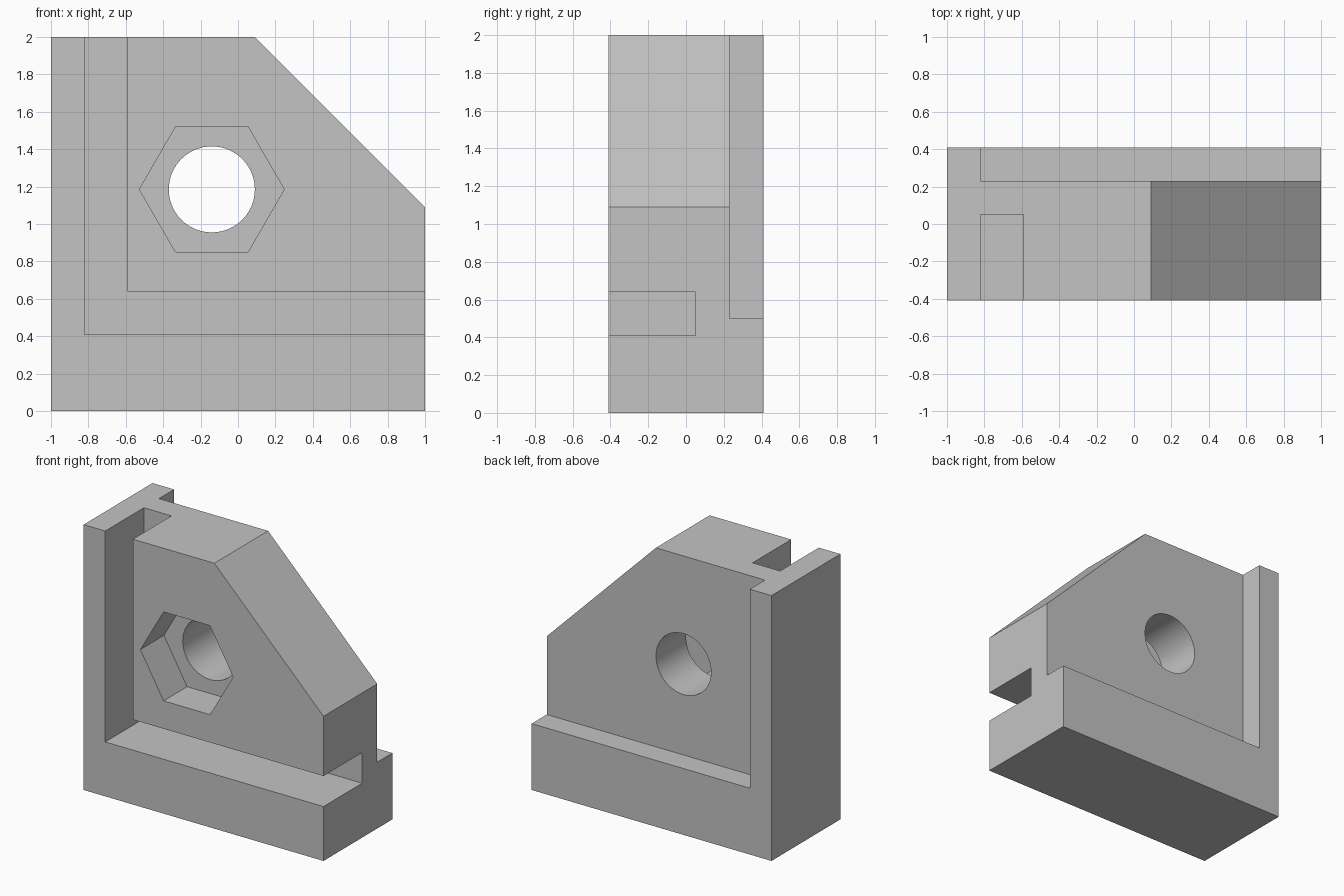
import bpy
import bmesh
import math
from mathutils import Matrix

cube = bpy.data.objects.get("Cube")
if cube:
    bpy.data.objects.remove(cube, do_unlink=True)

grey = bpy.data.materials.new("light_grey")
grey.use_nodes = True
colour = (0.55, 0.55, 0.55, 1)
grey.diffuse_color = colour
grey.node_tree.nodes["Principled BSDF"].inputs["Base Color"].default_value = colour


def prism(name, profile, y0, y1):
    """Extrude an (x, z) profile from y0 back to y1."""
    bm = bmesh.new()
    face = bm.faces.new([bm.verts.new((x, y0, z)) for x, z in profile])
    moved = bmesh.ops.extrude_face_region(bm, geom=[face])["geom"]
    verts = [v for v in moved if isinstance(v, bmesh.types.BMVert)]
    bmesh.ops.translate(bm, vec=(0, y1 - y0, 0), verts=verts)
    bmesh.ops.recalc_face_normals(bm, faces=bm.faces)
    mesh = bpy.data.meshes.new(name)
    bm.to_mesh(mesh)
    bm.free()
    mesh.materials.append(grey)
    obj = bpy.data.objects.new(name, mesh)
    bpy.context.collection.objects.link(obj)
    return obj


def ring(radius, sides):
    """Regular polygon around the bolt axis."""
    steps = [2 * math.pi * i / sides for i in range(sides)]
    return [(-0.14 + radius * math.cos(a), 1.185 + radius * math.sin(a)) for a in steps]


FRONT, BACK, OVER = -0.41, 0.41, 0.1

# Block with one chamfered corner
block = prism("corner_block", [(-1, 0), (1, 0), (1, 1.09), (0.09, 2), (-1, 2)], FRONT, BACK)

# L-shaped front slot, rear recess, nut pocket and bolt hole
slot = [(-0.82, 0.41), (1.1, 0.41), (1.1, 0.64), (-0.59, 0.64), (-0.59, 2.1), (-0.82, 2.1)]
recess = [(-0.82, 0.5), (1.1, 0.5), (1.1, 2.1), (-0.82, 2.1)]
cutters = [
    prism("slot_cutter", slot, FRONT - OVER, 0.05),
    prism("recess_cutter", recess, 0.23, BACK + OVER),
    prism("nut_pocket_cutter", ring(0.387, 6), FRONT - OVER, -0.13),
    prism("bolt_hole_cutter", ring(0.23, 64), FRONT - OVER, BACK + OVER),
]
for cutter in cutters:
    cutter.hide_render = True
    cutter.hide_set(True)
    cut = block.modifiers.new(cutter.name, "BOOLEAN")
    cut.operation = "DIFFERENCE"
    cut.solver = "EXACT"
    cut.object = cutter

# Apply the cuts, then smooth only the round hole
bpy.ops.object.select_all(action="DESELECT")
block.select_set(True)
bpy.context.view_layer.objects.active = block
for cutter in cutters:
    bpy.ops.object.modifier_apply(modifier=cutter.name)
    bpy.data.objects.remove(cutter, do_unlink=True)
bpy.ops.object.shade_smooth_by_angle(angle=math.radians(30))
